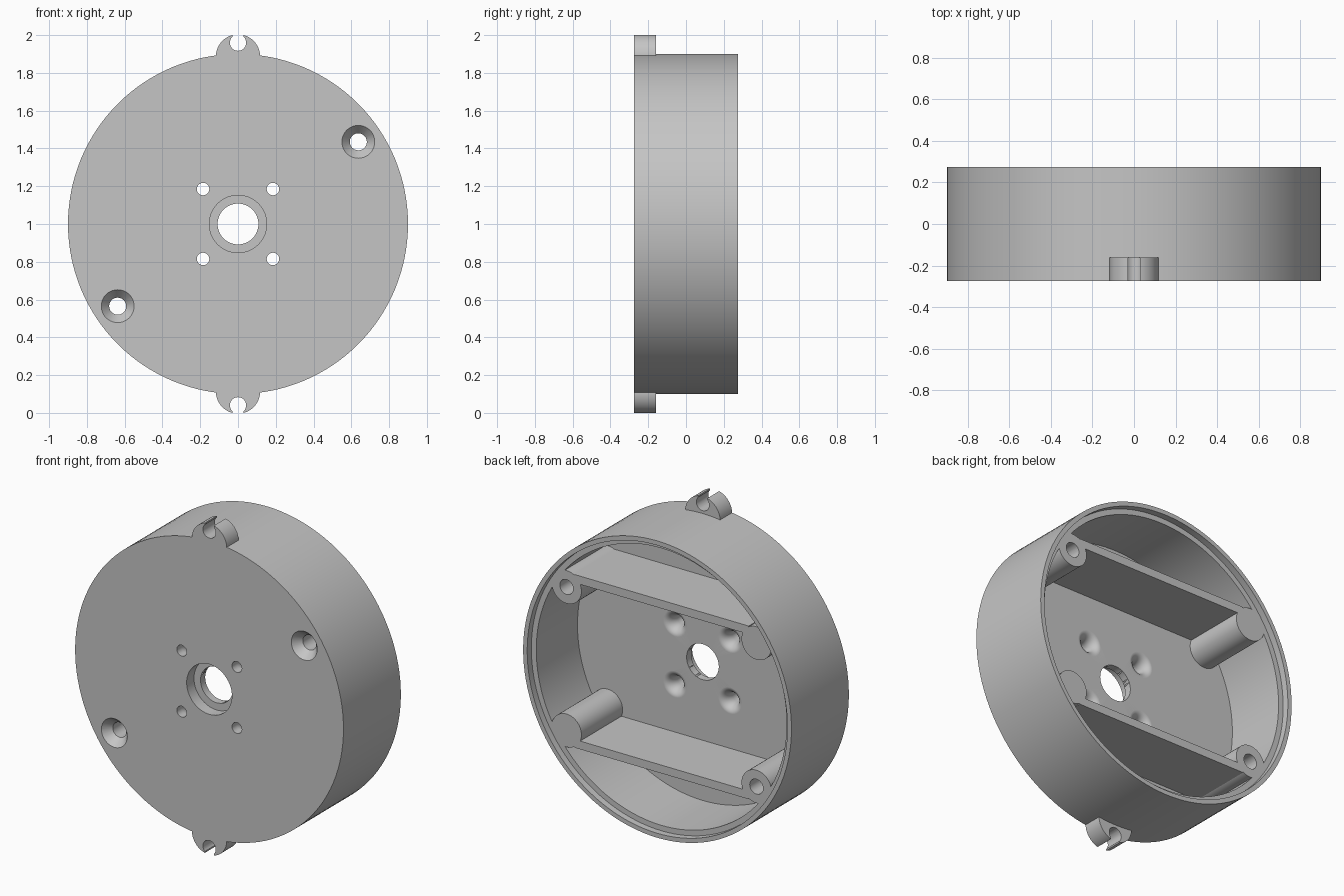
import bpy, bmesh, math
from mathutils import Matrix, Vector

cube = bpy.data.objects.get("Cube")
if cube:
    bpy.data.objects.remove(cube, do_unlink=True)

grey = bpy.data.materials.new("plain grey")
grey.use_nodes = True
grey.diffuse_color = (0.56, 0.56, 0.56, 1)
grey.node_tree.nodes["Principled BSDF"].inputs["Base Color"].default_value = grey.diffuse_color

FRONT, BACK, FLOOR, LEDGE = -0.275, 0.275, -0.16, 0.235
MID = 1.0  # height of the drum axis


def finish(name, bm):
    bmesh.ops.remove_doubles(bm, verts=bm.verts, dist=1e-5)
    bmesh.ops.recalc_face_normals(bm, faces=bm.faces)
    mesh = bpy.data.meshes.new(name)
    bm.to_mesh(mesh)
    bm.free()
    mesh.materials.append(grey)
    ob = bpy.data.objects.new(name, mesh)
    bpy.context.collection.objects.link(ob)
    return ob


def lathe(name, profile, x=0, z=0, steps=40):
    """Revolve (radius, y) points around an axis parallel to y."""
    bm = bmesh.new()
    verts = [bm.verts.new((r, y, 0)) for r, y in profile]
    edges = [bm.edges.new(pair) for pair in zip(verts, verts[1:])]
    bmesh.ops.spin(bm, geom=verts + edges, cent=(0, 0, 0), axis=(0, 1, 0),
                   angle=math.tau, steps=steps, use_merge=True)
    bmesh.ops.translate(bm, verts=bm.verts, vec=(x, 0, z + MID))
    return finish(name, bm)


def rod(name, r, y0, y1, x, z, steps=40):
    return lathe(name, [(0, y0), (r, y0), (r, y1), (0, y1)], x, z, steps)


def box(name, x0, x1, y0, y1, z0, z1):
    bm = bmesh.new()
    size = Vector((x1 - x0, y1 - y0, z1 - z0))
    centre = Vector((x0 + x1, y0 + y1, z0 + z1)) / 2 + Vector((0, 0, MID))
    bmesh.ops.create_cube(bm, size=1, matrix=Matrix.LocRotScale(centre, None, size))
    return finish(name, bm)


def select(ob):
    bpy.ops.object.select_all(action='DESELECT')
    ob.select_set(True)
    bpy.context.view_layer.objects.active = ob


def cut(ob, cutters):
    select(ob)
    for cutter in cutters:
        mod = ob.modifiers.new("cut", 'BOOLEAN')
        mod.operation, mod.solver, mod.object = 'DIFFERENCE', 'EXACT', cutter
        bpy.ops.object.modifier_apply(modifier=mod.name)


def smooth(ob):
    select(ob)
    bpy.ops.object.shade_smooth_by_angle(angle=math.radians(30))


# Open drum with a thick front plate and a stepped rim
drum = lathe("drum_shell", [(0, FRONT), (0.9, FRONT), (0.9, BACK), (0.873, BACK), (0.873, LEDGE),
                            (0.84, LEDGE), (0.84, FLOOR), (0, FLOOR)], steps=128)

# Stepped centre bore
cutters = [lathe("bore_cutter", [(0, -0.3), (0.152, -0.3), (0.152, -0.205), (0.108, -0.205),
                                 (0.108, 0), (0, 0)], steps=64)]

# Four small holes that flare out on the inside
flare = [(0.08 - 0.047 * math.cos(t), -0.23 + 0.07 * math.sin(t))
         for t in (i * math.pi / 16 for i in range(9))]
for sx in (-1, 1):
    for sz in (-1, 1):
        cutters.append(lathe("small_hole_cutter", [(0, -0.3), (0.033, -0.3)] + flare +
                             [(0.08, -0.15), (0, -0.15)], sx * 0.185, sz * 0.185, 32))

# Two countersunk screw holes on a diagonal
screws = [lathe("screw_cutter", [(0, -0.3), (0.087, -0.3), (0.087, FRONT), (0.045, -0.225),
                                 (0.045, 0.3), (0, 0.3)], s * 0.637, s * 0.435) for s in (-1, 1)]
cut(drum, cutters + screws)
parts = [drum]

# Four round bosses inside the wall; the diagonal pair is drilled
for sx, side in ((1, "left"), (-1, "right")):
    for sz, level in ((1, "upper"), (-1, "lower")):
        boss = rod(f"{level}_{side}_boss", 0.1, FLOOR - 0.01, LEDGE, sx * 0.637, sz * 0.435)
        if sx == sz:
            cut(boss, [screws[(sx + 1) // 2]])
        parts.append(boss)

# Ribs joining the bosses
for s, level in ((1, "upper"), (-1, "lower")):
    low, high = sorted((s * 0.475, s * 0.525))
    parts.append(box(f"{level}_rib", -0.585, 0.585, FLOOR - 0.01, LEDGE, low, high))

# Rounded tabs with an open keyhole slot
for s, level in ((1, "top"), (-1, "bottom")):
    tab = rod(f"{level}_tab", 0.117, FRONT, FLOOR, 0, s * 0.887, 64)
    low, high = sorted((s * 0.96, s * 1.1))
    inner, outer = sorted((s * 0.5, s * 0.88))
    tools = [rod("slot_hole_cutter", 0.043, -0.3, 0, 0, s * 0.96),
             box("slot_cutter", -0.03, 0.03, -0.31, 0.01, low, high),
             box("tab_trim_cutter", -0.3, 0.3, -0.31, 0.01, inner, outer)]
    cut(tab, tools)
    cutters += tools
    parts.append(tab)

for tool in cutters + screws:
    bpy.data.objects.remove(tool, do_unlink=True)
for part in parts:
    smooth(part)

# Keep the flat plate evenly shaded beside the flared holes
weighted = drum.modifiers.new("even_shading", 'WEIGHTED_NORMAL')
weighted.keep_sharp = True
